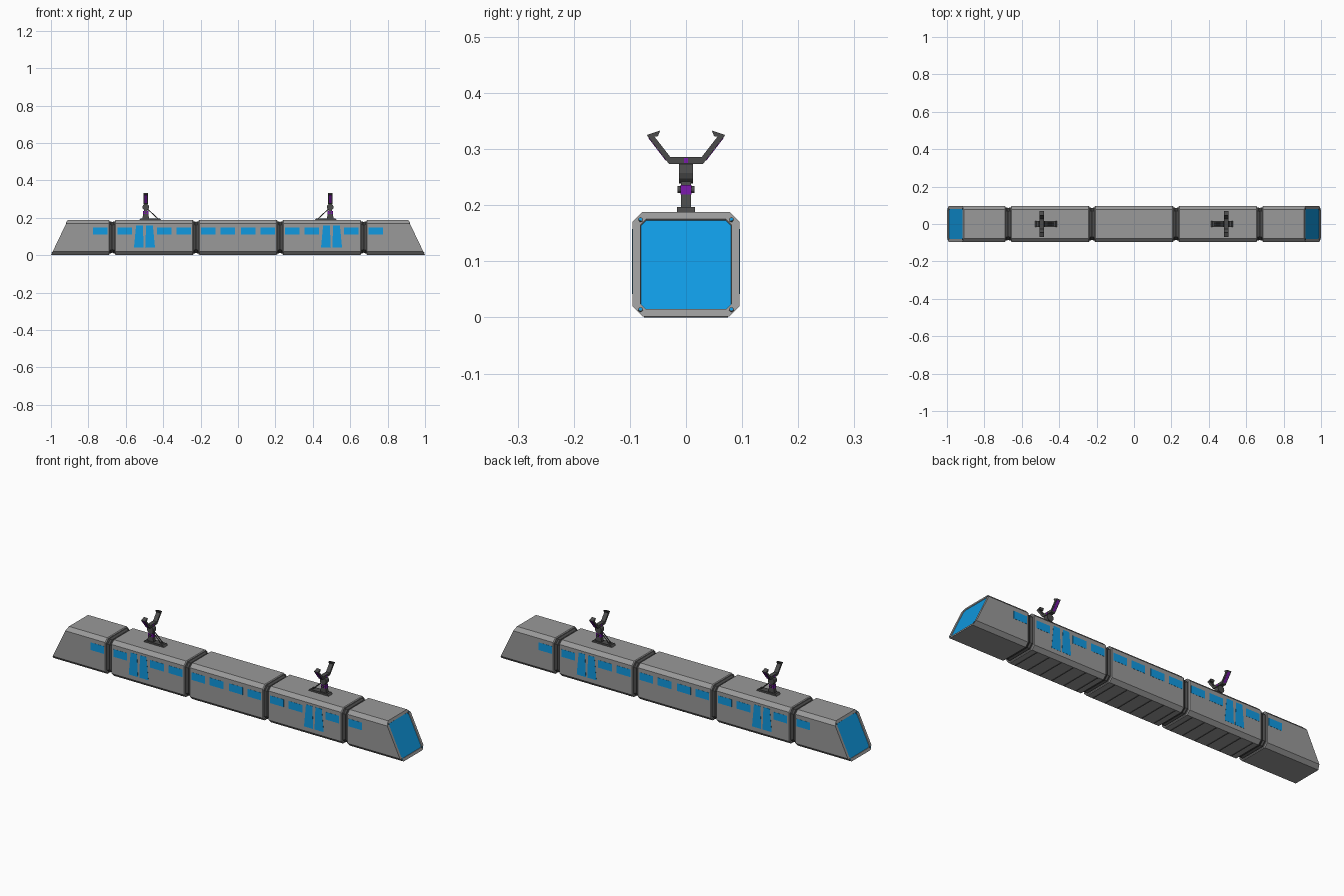
import bpy, bmesh, math
from mathutils import Vector

if "Cube" in bpy.data.objects:
    bpy.data.objects.remove(bpy.data.objects["Cube"])


def material(name, rgb):
    m = bpy.data.materials.new(name)
    m.diffuse_color = (*rgb, 1)
    m.use_nodes = True
    m.node_tree.nodes["Principled BSDF"].inputs["Base Color"].default_value = m.diffuse_color
    return m


BODY = material("body_grey", (0.32, 0.32, 0.32))
DARK = material("dark_grey", (0.07, 0.07, 0.07))
BLUE = material("glass_blue", (0.005, 0.32, 0.75))
PURPLE = material("insulator_purple", (0.2, 0.01, 0.42))


def finish(name, bm, *mats):
    bmesh.ops.recalc_face_normals(bm, faces=bm.faces)
    me = bpy.data.meshes.new(name)
    bm.to_mesh(me)
    bm.free()
    for m in mats:
        me.materials.append(m)
    ob = bpy.data.objects.new(name, me)
    bpy.context.collection.objects.link(ob)
    return ob


def loft(rings):
    """Skin a list of equal-length rings; returns bmesh and end cap."""
    bm = bmesh.new()
    loops = [[bm.verts.new(p) for p in r] for r in rings]
    n = len(loops[0])
    for a, b in zip(loops, loops[1:]):
        for i in range(n):
            j = (i + 1) % n
            bm.faces.new((a[i], a[j], b[j], b[i]))
    bm.faces.new(loops[0])
    return bm, bm.faces.new(loops[-1])


def section(x, d=0.0, slope=0.0):
    """Octagonal body section, inset by d; slope leans it back with height."""
    w, z0, z1, c = 0.0955 - d, 0.002 + d, 0.188 - d, 0.018
    half = [(w - c, z0), (w, z0 + c), (w, z1 - c), (w - c, z1)]
    pts = half + [(-y, z) for y, z in reversed(half)]
    return [(x - slope * z, y, z) for y, z in pts]


def prism(name, pts, axis, a, b, mat):
    """Extrude a 2D outline along x or y from a to b."""
    put = (lambda t, u, v: (t, u, v)) if axis == "x" else (lambda t, u, v: (u, t, v))
    bm, _ = loft([[put(t, u, v) for u, v in pts] for t in (a, b)])
    return finish(name, bm, mat)


def rect(u0, u1, v0, v1):
    return [(u0, v0), (u1, v0), (u1, v1), (u0, v1)]


def rod(name, p, q, r, mat, sides=12):
    p, q = Vector(p), Vector(q)
    bm = bmesh.new()
    bmesh.ops.create_cone(bm, cap_ends=True, segments=sides, radius1=r, radius2=r, depth=(q - p).length)
    ob = finish(name, bm, mat)
    ob.location = (p + q) / 2
    ob.rotation_euler = (q - p).to_track_quat("Z", "Y").to_euler()
    return ob


# passenger cars with slightly bevelled ends
for name, x0, x1 in (("car_left", -0.658, -0.238), ("car_middle", -0.211, 0.211), ("car_right", 0.238, 0.658)):
    bm, _ = loft([section(x0, 0.003), section(x0 + 0.004), section(x1 - 0.004), section(x1, 0.003)])
    finish(name, bm, BODY)
    # underfloor ribs
    for i in range(6):
        x = x0 + 0.035 + i * 0.07
        prism("floor_rib", rect(-0.075, 0.075, 0, 0.004), "x", x - 0.002, x + 0.002, DARK)

# gangway bellows
for x in (-0.6725, -0.2245, 0.2245, 0.6725):
    bm, _ = loft([section(x - 0.017, 0.007), section(x - 0.008, 0.007), section(x, 0.011),
                  section(x + 0.008, 0.007), section(x + 0.017, 0.007)])
    finish("gangway_bellows", bm, DARK)

for s in (-1, 1):
    # sloped cab with recessed windscreen
    rings = [section(0.687, 0.003), section(0.691), section(1.0, 0, 0.48)]
    bm, nose = loft([[(s * x, y, z) for x, y, z in r] for r in rings])
    bmesh.ops.recalc_face_normals(bm, faces=bm.faces)
    bmesh.ops.inset_region(bm, faces=[nose], thickness=0.014, use_even_offset=True)
    bmesh.ops.inset_region(bm, faces=[nose], thickness=0.001, depth=-0.003, use_even_offset=True)
    nose.material_index = 1
    finish("cab", bm, BODY, BLUE)

    # corner lamps on the cab face
    for y in (-0.081, 0.081):
        for z in (0.014, 0.174):
            c = Vector((s * (1 - 0.48 * z), y, z))
            n = Vector((s, 0, 0.48)).normalized() * 0.0015
            rod("corner_lamp", c - n, c + n, 0.0045, DARK, 10)
            rod("corner_lamp_lens", c, c + n * 1.3, 0.003, BLUE, 10)

    # windows and double doors on both flanks
    for side in (-1, 1):
        ya, yb = side * 0.094, side * 0.0963
        for x0, x1 in ((0.016, 0.094), (0.121, 0.199), (0.25, 0.328), (0.356, 0.434), (0.566, 0.644), (0.698, 0.775)):
            prism("window", rect(s * x0, s * x1, 0.11, 0.149), "y", ya, yb, BLUE)
        for t in (-1, 1):
            c = s * 0.5
            leaf = [(c + t * 0.004, 0.042), (c + t * 0.056, 0.042), (c + t * 0.045, 0.158), (c + t * 0.009, 0.158)]
            prism("door_leaf", leaf, "y", ya, yb, BLUE)

    # pantograph base and post
    px = s * 0.493
    prism("pantograph_base", [(s * 0.41, 0.186), (s * 0.53, 0.186), (s * 0.52, 0.197), (s * 0.42, 0.197)],
          "y", -0.016, 0.016, DARK)
    prism("pantograph_post", [(px - 0.018, 0.196), (px + 0.018, 0.196), (px + 0.009, 0.245), (px - 0.009, 0.245)],
          "y", -0.009, 0.009, DARK)
    # pivots
    rod("lower_pivot", (px, -0.015, 0.228), (px, 0.015, 0.228), 0.006, DARK)
    for e in (-1, 1):
        prism("pivot_insulator", rect(-0.0095, 0.0095, 0.219, 0.236), "x", px, px + e * 0.014, PURPLE)
    rod("upper_pivot", (px, -0.0125, 0.257), (px, 0.0125, 0.257), 0.018, DARK)
    # diagonal brace
    for y in (-0.006, 0.006):
        rod("brace", (px, y, 0.255), (s * 0.428, y, 0.195), 0.0025, DARK, 6)
    # contact horns
    half = [(0.03, 0.273), (0.07, 0.325), (0.046, 0.333), (0.05, 0.323), (0.056, 0.322), (0.028, 0.286)]
    outline = half + [(-y, z) for y, z in reversed(half)]
    prism("contact_horns", outline, "x", px - 0.011, px + 0.011, DARK)
    prism("horn_clamp", rect(-0.004, 0.004, 0.275, 0.284), "x", px - 0.012, px + 0.012, PURPLE)
    for e in (-1, 1):
        strip = [(e * 0.035, 0.2795), (e * 0.0665, 0.3204), (e * 0.0673, 0.3198), (e * 0.0358, 0.2789)]
        prism("horn_insulator", strip, "x", px - 0.007, px + 0.007, PURPLE)
